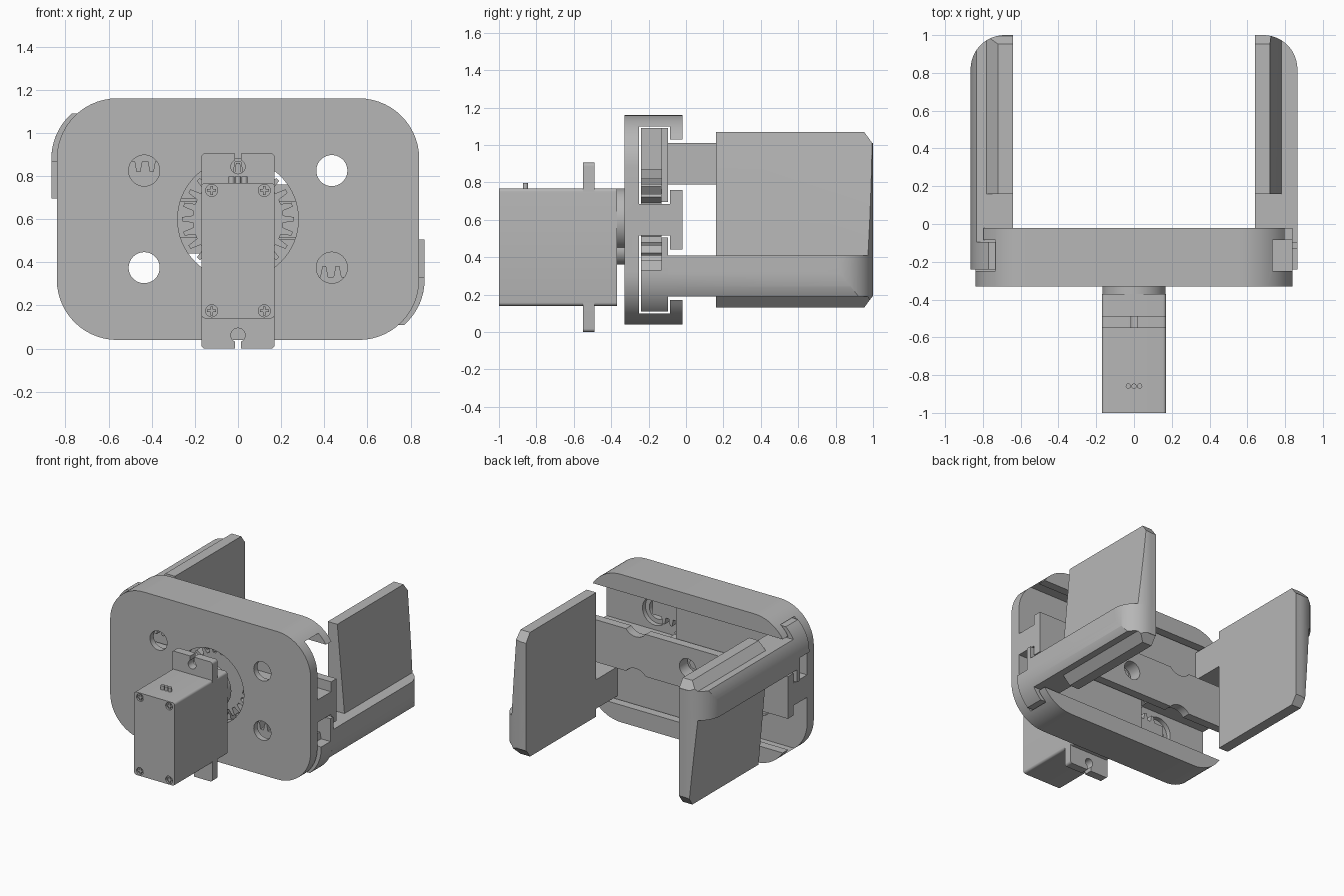
import bpy, bmesh, math
from mathutils import Matrix, Vector

cube = bpy.data.objects.get("Cube")
if cube:
    bpy.data.objects.remove(cube, do_unlink=True)

grey = bpy.data.materials.new("plain_grey")
grey.use_nodes = True
grey.diffuse_color = (0.47, 0.47, 0.47, 1)
grey.node_tree.nodes["Principled BSDF"].inputs["Base Color"].default_value = (0.47, 0.47, 0.47, 1)

MID = 0.6                      # height of the gear axis
TURN = Matrix.Translation((0, 0, MID)) @ Matrix.Rotation(math.pi, 4, 'Y') @ Matrix.Translation((0, 0, -MID))


def prism(name, pts, a, b, axis='Y'):
    """Extrude a 2D outline from a to b along an axis."""
    place = {'X': lambda p, t: (t, p[0], p[1]),
             'Y': lambda p, t: (p[0], t, p[1]),
             'Z': lambda p, t: (p[0], p[1], t)}[axis]
    bm = bmesh.new()
    low = [bm.verts.new(place(p, a)) for p in pts]
    high = [bm.verts.new(place(p, b)) for p in pts]
    bm.faces.new(low)
    bm.faces.new(high[::-1])
    n = len(pts)
    for i in range(n):
        j = (i + 1) % n
        bm.faces.new((low[i], high[i], high[j], low[j]))
    bmesh.ops.recalc_face_normals(bm, faces=bm.faces)
    mesh = bpy.data.meshes.new(name)
    bm.to_mesh(mesh)
    bm.free()
    mesh.materials.append(grey)
    ob = bpy.data.objects.new(name, mesh)
    bpy.context.collection.objects.link(ob)
    return ob


def arc(cx, cz, r, start, end, n=14):
    return [(cx + r * math.cos(math.radians(start + (end - start) * i / n)),
             cz + r * math.sin(math.radians(start + (end - start) * i / n))) for i in range(n + 1)]


def rect(x0, x1, z0, z1):
    return [(x0, z0), (x1, z0), (x1, z1), (x0, z1)]


def rounded(x0, x1, z0, z1, r, n=14):
    return (arc(x1 - r, z0 + r, r, -90, 0, n) + arc(x1 - r, z1 - r, r, 0, 90, n)
            + arc(x0 + r, z1 - r, r, 90, 180, n) + arc(x0 + r, z0 + r, r, 180, 270, n))


def disc(name, x, z, r, a, b, n=40):
    return prism(name, arc(x, z, r, 0, 360, n)[:-1], a, b)


def boolean(ob, cutters, operation='DIFFERENCE'):
    """Apply each cutter to the object and remove the cutter."""
    bpy.context.view_layer.objects.active = ob
    for c in cutters:
        m = ob.modifiers.new("cut", 'BOOLEAN')
        m.operation, m.solver, m.object = operation, 'EXACT', c
        bpy.ops.object.modifier_apply(modifier=m.name)
        bpy.data.objects.remove(c, do_unlink=True)
    return ob


# Housing: rounded block with two T-slots, gear pocket and screw holes
housing = prism("housing", rounded(-0.84, 0.84, 0.04, 1.16, 0.28), -0.33, -0.02)
cuts = []
for s in (-1, 1):
    slot = [(-0.25, 0.085), (-0.25, 0.5), (-0.085, 0.5), (-0.085, 0.43),
            (0.1, 0.43), (0.1, 0.16), (-0.085, 0.16), (-0.085, 0.085)]
    cuts.append(prism("slot_cutter", [(y, MID + s * z) for y, z in slot], -1, 1, 'X'))
cuts.append(disc("gear_pocket_cutter", 0, MID, 0.28, -0.5, -0.12, 64))
cuts.append(disc("rail_hole_cutter", 0, MID, 0.07, -0.2, 0.1))
for x in (-0.435, 0.435):
    for z in (0.375, 0.825):
        cuts.append(disc("hole_cutter", x, z, 0.072, -0.5, 0.1))
        cuts.append(disc("counterbore_cutter", x, z, 0.105, -0.285, 0.1))
boolean(housing, cuts)

# Pinion gear on the motor shaft
TEETH, ROOT, TIP = 24, 0.21, 0.26
step = 2 * math.pi / TEETH
outline = []
for k in range(TEETH):
    for f, r in ((-0.3, ROOT), (-0.14, TIP), (0.14, TIP), (0.3, ROOT)):
        t = (k + f) * step
        outline.append((r * math.cos(t), MID + r * math.sin(t)))
prism("pinion_gear", outline, -0.24, -0.13)
disc("gear_screw", 0, MID, 0.04, -0.14, -0.1)


# Sliding jaws: built for the lower +x side, then turned half round for the other
def corner(z_low):
    start = -math.degrees(math.asin((0.32 - z_low) / 0.28))
    return arc(0.585, 0.32, 0.28, start, 0)


pitch = step * (ROOT + TIP) / 2
rack_line = []
k = 13
while (k - 0.5) * pitch > -0.33:
    c = (k - 0.5) * pitch
    rack_line += [(c + 0.3 * pitch, 0.332), (c + 0.14 * pitch, 0.382),
                  (c - 0.14 * pitch, 0.382), (c - 0.3 * pitch, 0.332)]
    k -= 1


def tip_shape():
    return prism("tip_clip", [(0.64, -0.3)] + [(0.865, -0.3)]
                 + arc(0.685, 0.82, 0.18, 0, 90) + [(0.64, 1.0)], 0, 1.2, 'Z')


rack = prism("rack", [(-0.37, 0.11)] + corner(0.11) + [(0.865, 0.332)] + rack_line
             + [(-0.37, 0.332)], -0.24, -0.128)
slide = prism("slide_plate", [(-0.15, 0.11)] + corner(0.11) + [(0.865, 0.505), (-0.15, 0.505)],
              -0.13, -0.095)
arm = prism("jaw_arm", [(0.64, 0.19)] + corner(0.19) + [(0.865, 0.41), (0.64, 0.41)], -0.1, 1.0)
boolean(arm, [tip_shape()], 'INTERSECT')
pad = prism("jaw_pad", [(0.64, 0.13), (0.72, 0.13), (0.78, 0.19), (0.78, 0.41),
                        (0.72, 1.07), (0.64, 1.07)], 0.16, 1.0)
ends = prism("end_clip", [(0.1, 0.1), (0.93, 0.1), (1.0, 0.195), (1.0, 1.005),
                          (0.93, 1.1), (0.1, 1.1)], 0.5, 1, 'X')
boolean(pad, [tip_shape(), ends], 'INTERSECT')
for part in (rack, slide, arm, pad):
    twin = part.copy()
    twin.data = part.data.copy()
    twin.data.transform(TURN)
    twin.name = "right_" + part.name
    part.name = "left_" + part.name
    bpy.context.collection.objects.link(twin)

# Servo motor body with recessed screws
body = prism("motor_body", rounded(-0.17, 0.17, 0.14, 0.768, 0.018, 5), -1.0, -0.37)
spots = [(x, z) for x in (-0.122, 0.122) for z in (0.175, 0.733)]
boolean(body, [disc("screw_cutter", x, z, 0.028, -1.1, -0.985, 24) for x, z in spots])
for x, z in spots:
    for w, h in ((0.021, 0.006), (0.006, 0.021)):
        prism("screw_cross", rect(x - w, x + w, z - h, z + h), -0.996, -0.98)

# Mounting ears with open screw slots
ears = prism("motor_ears", rounded(-0.17, 0.17, 0.0, 0.905, 0.018, 5), -0.55, -0.488)
ear_cuts = []
for z, z0, z1 in ((0.062, -0.1, 0.05), (0.843, 0.86, 1.0)):
    ear_cuts.append(disc("ear_hole_cutter", 0, z, 0.033, -0.7, -0.4, 24))
    ear_cuts.append(prism("ear_slot_cutter", rect(-0.015, 0.015, z0, z1), -0.7, -0.4))
boolean(ears, ear_cuts)

# Gearbox bosses, shaft and cable stubs
disc("gearbox_boss", 0, MID, 0.168, -0.375, -0.32, 48)
disc("small_boss", 0, 0.44, 0.08, -0.375, -0.33, 32)
disc("motor_shaft", 0, MID, 0.06, -0.33, -0.2, 24)
for x in (-0.03, 0, 0.03):
    prism("cable_stub", arc(x, -0.858, 0.014, 0, 360, 16)[:-1], 0.75, 0.798, 'Z')

# Smooth the curved walls, keep the edges sharp
bpy.ops.object.select_all(action='DESELECT')
for ob in bpy.context.scene.objects:
    if ob.type == 'MESH' and ob.data.materials and ob.data.materials[0] == grey:
        ob.select_set(True)
        bpy.context.view_layer.objects.active = ob
bpy.ops.object.shade_smooth_by_angle(angle=math.radians(25))
